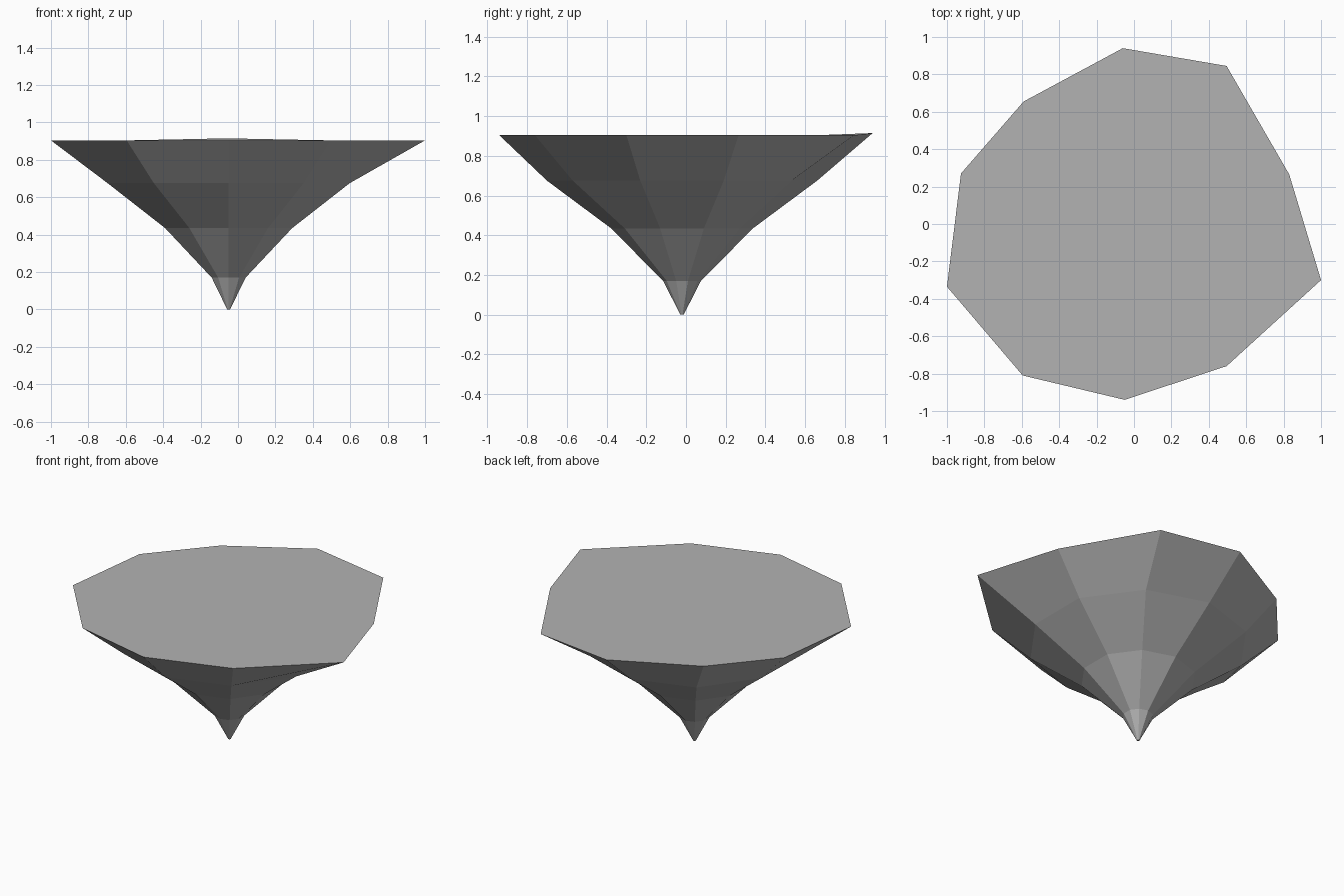
import bpy, bmesh, math

cube = bpy.data.objects.get("Cube")
if cube:
    bpy.data.objects.remove(cube)

SIDES = 10
CENTRE = (-0.05, -0.02)
RINGS = [(0.008, 0.0), (0.095, 0.17), (0.357, 0.435), (0.68, 0.675)]
# Slightly irregular rim, counter-clockwise from the back corner
RIM = [(-0.06, 0.94, 0.915), (-0.59, 0.655, 0.904), (-0.925, 0.27, 0.904),
       (-1.0, -0.335, 0.904), (-0.595, -0.81, 0.904), (-0.05, -0.94, 0.904),
       (0.495, -0.76, 0.904), (1.0, -0.30, 0.904), (0.83, 0.265, 0.904),
       (0.495, 0.845, 0.904)]

stone = bpy.data.materials.new("grey stone")
stone.use_nodes = True
colour = (0.45, 0.45, 0.45, 1)
stone.diffuse_color = colour
stone.node_tree.nodes["Principled BSDF"].inputs["Base Color"].default_value = colour


def ring_points(radius, z):
    angles = [math.pi / 2 + math.tau * i / SIDES for i in range(SIDES)]
    return [(CENTRE[0] + radius * math.cos(a), CENTRE[1] + radius * math.sin(a), z)
            for a in angles]


# Faceted flaring body with a flat top
bm = bmesh.new()
loops = [ring_points(r, z) for r, z in RINGS] + [RIM]
rings = [[bm.verts.new(p) for p in pts] for pts in loops]
for low, high in zip(rings, rings[1:]):
    for i in range(SIDES):
        j = (i + 1) % SIDES
        bm.faces.new((low[i], low[j], high[j], high[i]))
bm.faces.new(rings[0][::-1])
bm.faces.new(rings[-1])

mesh = bpy.data.meshes.new("floating_rock")
bm.to_mesh(mesh)
bm.free()
mesh.materials.append(stone)
rock = bpy.data.objects.new("floating_rock", mesh)
bpy.context.collection.objects.link(rock)
